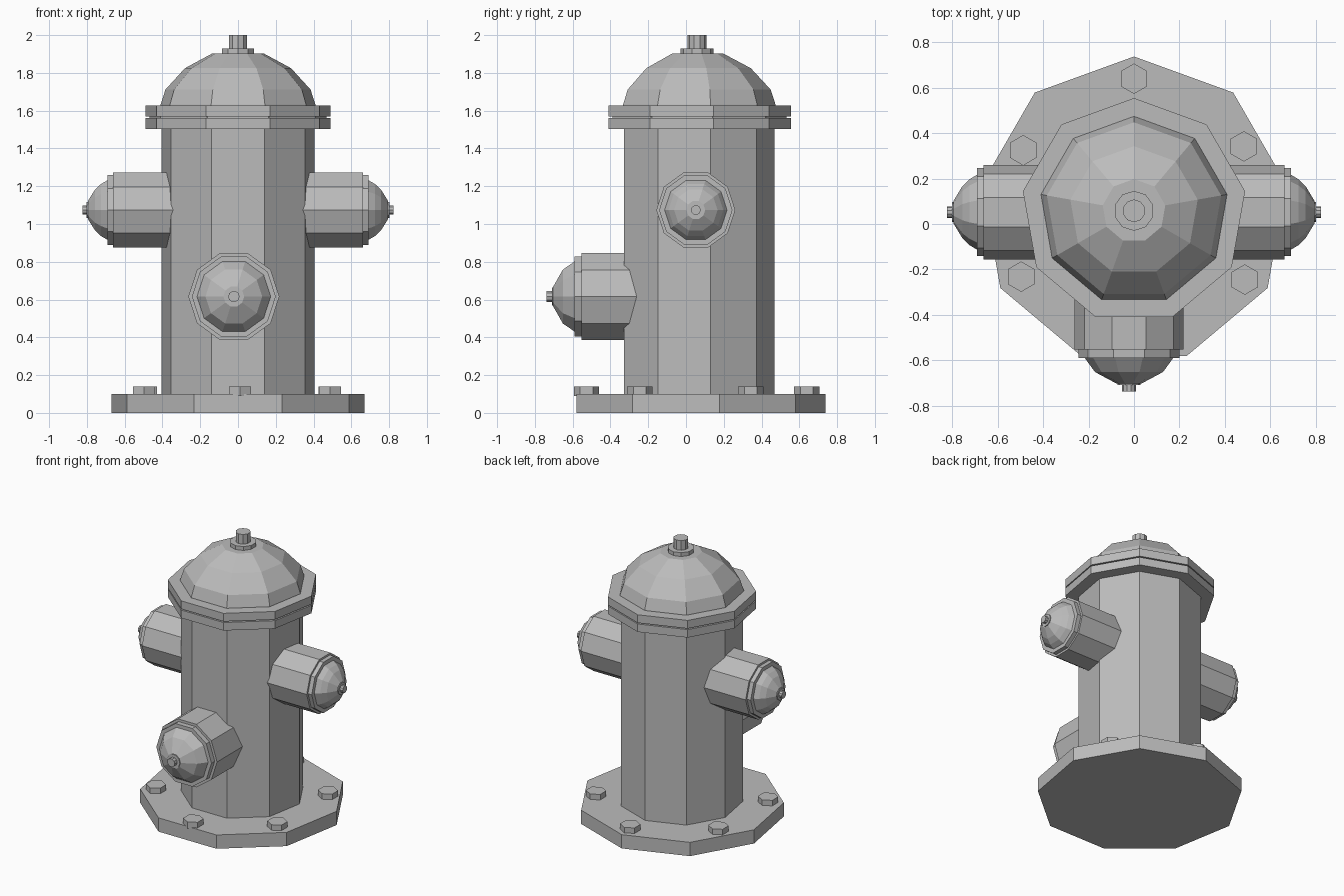
import bpy, bmesh, math
from mathutils import Matrix

if "Cube" in bpy.data.objects:
    bpy.data.objects.remove(bpy.data.objects["Cube"])

AXIS_Y = 0.058  # the barrel stands a little behind the centre

grey = bpy.data.materials.new("cast_grey")
grey.diffuse_color = (0.5, 0.5, 0.5, 1)
grey.use_nodes = True
grey.node_tree.nodes["Principled BSDF"].inputs["Base Color"].default_value = grey.diffuse_color


def lathe(name, profile, sides, loc, phase=0.0, turn=None):
    """Closed faceted solid from (radius, height) rings, spun about local z."""
    bm = bmesh.new()
    rings = []
    for r, h in profile:
        rings.append([bm.verts.new((r * math.cos(a), r * math.sin(a), h))
                      for a in (math.radians(phase) + math.tau * i / sides
                                for i in range(sides))])
    for low, high in zip(rings, rings[1:]):
        for i in range(sides):
            j = (i + 1) % sides
            bm.faces.new((low[i], low[j], high[j], high[i]))
    bm.faces.new(rings[0][::-1])
    bm.faces.new(rings[-1])
    bmesh.ops.recalc_face_normals(bm, faces=bm.faces)
    mesh = bpy.data.meshes.new(name)
    bm.to_mesh(mesh)
    bm.free()
    mesh.materials.append(grey)
    obj = bpy.data.objects.new(name, mesh)
    bpy.context.collection.objects.link(obj)
    obj.matrix_world = Matrix.Translation(loc) @ (turn or Matrix())
    return obj


def upright(name, profile, sides=9):
    return lathe(name, profile, sides, (0, AXIS_Y, 0), 90)


# Base plate and barrel
upright("base_plate", [(0.68, 0), (0.68, 0.10)])
upright("barrel", [(0.41, 0.09), (0.41, 1.52)])

# Two flanges with a thin gasket between them
upright("lower_flange", [(0.497, 1.503), (0.497, 1.561)])
upright("gasket", [(0.475, 1.555), (0.475, 1.575)])
upright("upper_flange", [(0.497, 1.569), (0.497, 1.628)])

# Domed bonnet with its operating nut
upright("bonnet", [(0.417, 1.62), (0.416, 1.632), (0.39, 1.712),
                   (0.285, 1.825), (0.14, 1.902)])
upright("nut_washer", [(0.088, 1.895), (0.088, 1.93)], 10)
upright("operating_nut", [(0.05, 1.92), (0.05, 2.0)], 10)

# Hex bolts around the base plate
bolts = [(0, 0.64), (0.484, 0.342), (0.488, -0.245),
         (0.01, -0.527), (-0.497, -0.232), (-0.488, 0.325)]
for x, y in bolts:
    lathe("base_bolt", [(0.067, 0.09), (0.067, 0.14)], 6, (x, y, 0), 90)


def nozzle(name, loc, turn, start, pipe, collar, cap, tip):
    """Outlet made of a pipe, a collar, a rounded cap and a small cap nut."""
    parts = {
        "pipe": [(pipe[0], start), pipe],
        "collar": [(collar[0], pipe[1] - 0.01), collar],
        "cap": [(cap[0][0], collar[1] - 0.01)] + cap,
        "cap_washer": [(tip[0] * 1.7, cap[-1][1] - 0.015),
                       (tip[0] * 1.7, cap[-1][1] + 0.006)],
        "cap_nut": [(tip[0], cap[-1][1] - 0.01), tip],
    }
    for part, profile in parts.items():
        lathe(name + "_" + part, profile, 10, loc, 0, turn)


# Side outlets, mirrored left and right
for side, sign in (("right", 1), ("left", -1)):
    spin = Matrix.Rotation(math.radians(90 * sign), 4, 'Y')
    # local x is turned to run along y so that a flat faces up
    spin = spin @ Matrix.Rotation(math.radians(90), 4, 'Z')
    nozzle(side + "_outlet", (0, AXIS_Y - 0.006, 1.074), spin, 0.25,
           (0.209, 0.662), (0.194, 0.692),
           [(0.165, 0.692), (0.145, 0.725), (0.115, 0.756), (0.05, 0.795)],
           (0.026, 0.823))

# Larger front outlet
nozzle("front_outlet", (-0.022, 0, 0.616),
       Matrix.Rotation(math.radians(90), 4, 'X'), 0.2,
       (0.241, 0.553), (0.222, 0.59),
       [(0.195, 0.59), (0.15, 0.652), (0.055, 0.703)],
       (0.03, 0.738))
